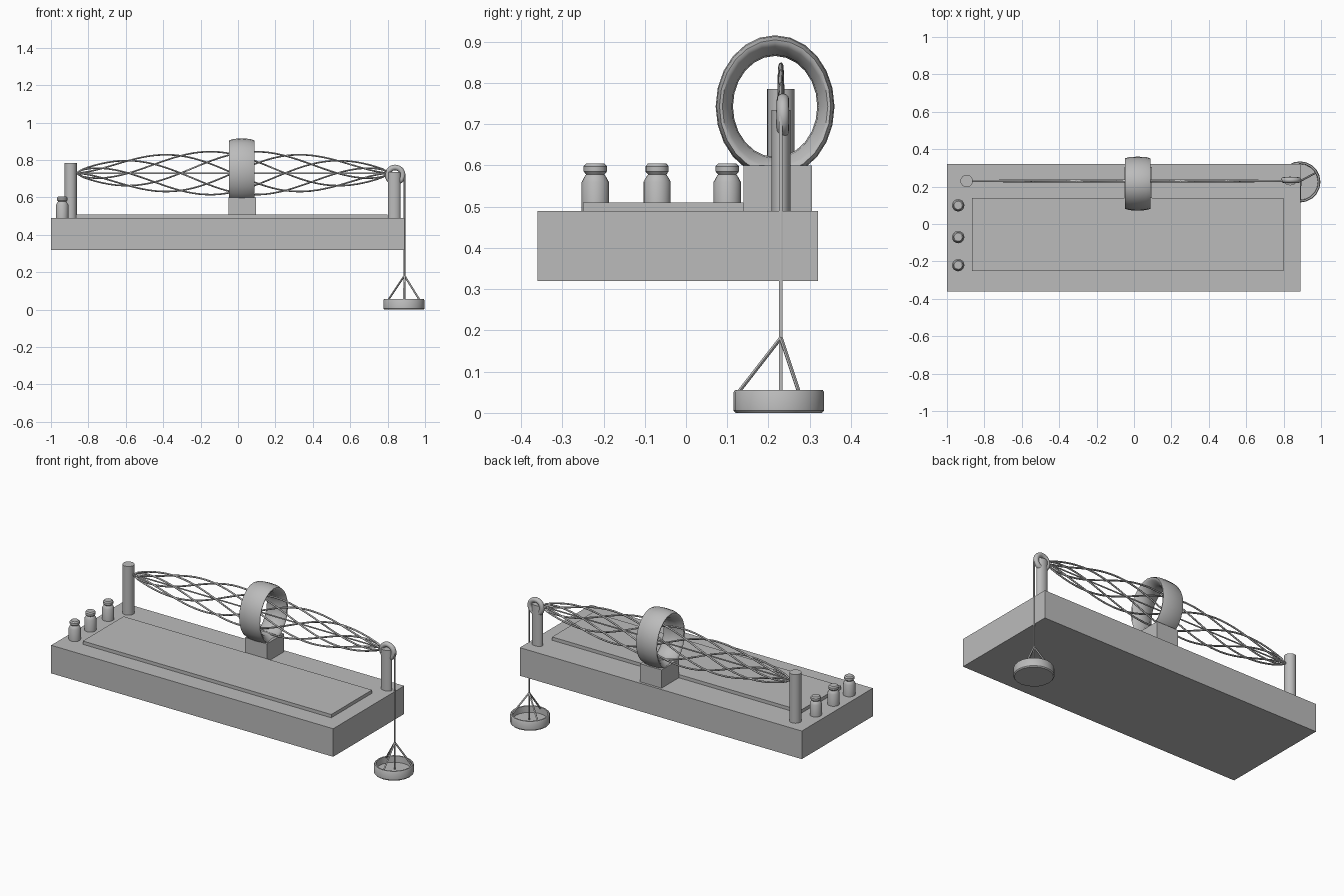
import bpy, bmesh, math
from mathutils import Matrix, Vector

cube = bpy.data.objects.get("Cube")
if cube:
    bpy.data.objects.remove(cube, do_unlink=True)

grey = bpy.data.materials.new("plain_grey")
grey.diffuse_color = (0.5, 0.5, 0.5, 1)
grey.use_nodes = True
grey.node_tree.nodes["Principled BSDF"].inputs["Base Color"].default_value = (0.5, 0.5, 0.5, 1)

AXIS_Y, AXIS_Z = 0.23, 0.73
DECK = 0.49


def finish(name, bm, smooth=True):
    bmesh.ops.recalc_face_normals(bm, faces=bm.faces)
    mesh = bpy.data.meshes.new(name)
    bm.to_mesh(mesh)
    bm.free()
    mesh.materials.append(grey)
    ob = bpy.data.objects.new(name, mesh)
    bpy.context.collection.objects.link(ob)
    if smooth:
        bpy.ops.object.select_all(action='DESELECT')
        ob.select_set(True)
        bpy.context.view_layer.objects.active = ob
        bpy.ops.object.shade_smooth_by_angle(angle=math.radians(35))
    return ob


def box(name, low, high):
    low, high = Vector(low), Vector(high)
    bm = bmesh.new()
    bmesh.ops.create_cube(bm, size=1)
    bmesh.ops.scale(bm, vec=high - low, verts=bm.verts)
    bmesh.ops.translate(bm, vec=(low + high) / 2, verts=bm.verts)
    return finish(name, bm, False)


def lathe(name, profile, place, sides=24, scale=(1, 1, 1), axis='Z', closed=False):
    """Turn (radius, height) points around an axis, then scale and place them."""
    bm = bmesh.new()
    verts = [bm.verts.new((r, 0, h)) for r, h in profile]
    pairs = list(zip(verts, verts[1:]))
    if closed:
        pairs.append((verts[-1], verts[0]))
    edges = [bm.edges.new(p) for p in pairs]
    bmesh.ops.spin(bm, geom=verts + edges, axis=(0, 0, 1), cent=(0, 0, 0),
                   angle=math.tau, steps=sides, use_duplicate=False)
    bmesh.ops.remove_doubles(bm, verts=bm.verts, dist=0.0001)
    if axis != 'Z':
        turn = Matrix.Rotation(math.pi / 2, 4, 'Y' if axis == 'X' else 'X')
        bmesh.ops.transform(bm, matrix=turn, verts=bm.verts)
    bmesh.ops.scale(bm, vec=scale, verts=bm.verts)
    bmesh.ops.translate(bm, vec=place, verts=bm.verts)
    return finish(name, bm)


def wire(name, points, radius):
    """Sweep a round section along points."""
    curve = bpy.data.curves.new(name, 'CURVE')
    curve.dimensions = '3D'
    curve.bevel_depth = radius
    curve.bevel_resolution = 1
    curve.use_fill_caps = True
    spline = curve.splines.new('POLY')
    spline.points.add(len(points) - 1)
    for p, co in zip(spline.points, points):
        p.co = (*co, 1)
    ob = bpy.data.objects.new(name, curve)
    bpy.context.collection.objects.link(ob)
    bpy.ops.object.select_all(action='DESELECT')
    ob.select_set(True)
    bpy.context.view_layer.objects.active = ob
    bpy.ops.object.convert(target='MESH')
    ob = bpy.context.object
    ob.data.materials.clear()
    ob.data.materials.append(grey)
    bpy.ops.object.shade_smooth_by_angle(angle=math.radians(60))


# Base, raised panel and ring support
box("base", (-1, -0.36, 0.32), (0.89, 0.32, DECK))
box("raised_panel", (-0.865, -0.25, DECK), (0.8, 0.14, 0.51))
box("ring_support", (-0.05, 0.14, DECK), (0.095, 0.305, 0.6))

# Terminals along the right end
terminal = [(0, 0), (0.033, 0), (0.033, 0.07), (0.026, 0.083), (0.022, 0.088),
            (0.028, 0.095), (0.028, 0.108), (0.022, 0.115), (0, 0.115)]
for i, y in enumerate((-0.22, -0.07, 0.1)):
    lathe(f"terminal_{i + 1}", terminal, (-0.94, y, DECK), 20)

# End posts
lathe("tall_post", [(0, 0), (0.033, 0), (0.033, 0.295), (0, 0.295)],
      (-0.895, AXIS_Y, DECK))
lathe("pulley_post", [(0, 0), (0.034, 0), (0.034, 0.245), (0, 0.245)],
      (0.835, AXIS_Y, DECK), scale=(1, 0.68, 1))

# Pulley wheel
rim = [(0.04 + 0.015 * math.cos(a * math.tau / 12), 0.015 * math.sin(a * math.tau / 12))
       for a in range(12)]
lathe("pulley", rim, (0.84, 0.235, 0.72), 28, axis='Y', closed=True)

# Upright oval ring with a rounded rim section
half = [(0.84, 0.35), (0.86, 0.6), (0.9, 0.67), (0.95, 0.69), (1.0, 0.45)]
section = [(0.72, 0)] + [(r - 0.1, h) for r, h in half[:1]]
section += half[1:] + [(1.015, 0)]
section += [(r, -h) for r, h in reversed(half[1:])] + [(0.74, -0.35)]
lathe("oval_ring", [(r, h / 10) for r, h in section], (0.02, 0.216, 0.743), 24,
      scale=(1, 0.142, 0.17), axis='X', closed=True)

# Flat bundle of twisted wires around a straight centre wire
START, END, STEPS = -0.865, 0.81, 48
wire("centre_wire", [(START, AXIS_Y, AXIS_Z), (END, AXIS_Y, AXIS_Z)], 0.004)
for k in range(6):
    path = []
    for s in range(STEPS + 1):
        t = s / STEPS
        swell = max(0, math.sin(math.pi * t)) ** 0.6
        turn = math.tau * (t + k / 6)
        path.append((START + (END - START) * t,
                     AXIS_Y + 0.004 * swell * math.cos(turn),
                     AXIS_Z + 0.117 * swell * math.sin(turn)))
    wire(f"twisted_wire_{k + 1}", path, 0.005)

# Hanging cord and three pan legs
PAN = Vector((0.887, 0.225, 0))
wire("cord", [(0.89, AXIS_Y, 0.72), (0.89, AXIS_Y, 0.02)], 0.005)
for k in range(3):
    a = math.tau * k / 3 - math.pi / 2
    foot = PAN + Vector((0.098 * math.cos(a), 0.098 * math.sin(a), 0.05))
    wire(f"pan_leg_{k + 1}", [(0.89, AXIS_Y, 0.182), foot], 0.005)

# Open weighing pan
lathe("pan", [(0, 0), (0.105, 0), (0.11, 0.006), (0.11, 0.05), (0.106, 0.056),
              (0.098, 0.056), (0.096, 0.018), (0, 0.018)], PAN, 20)
